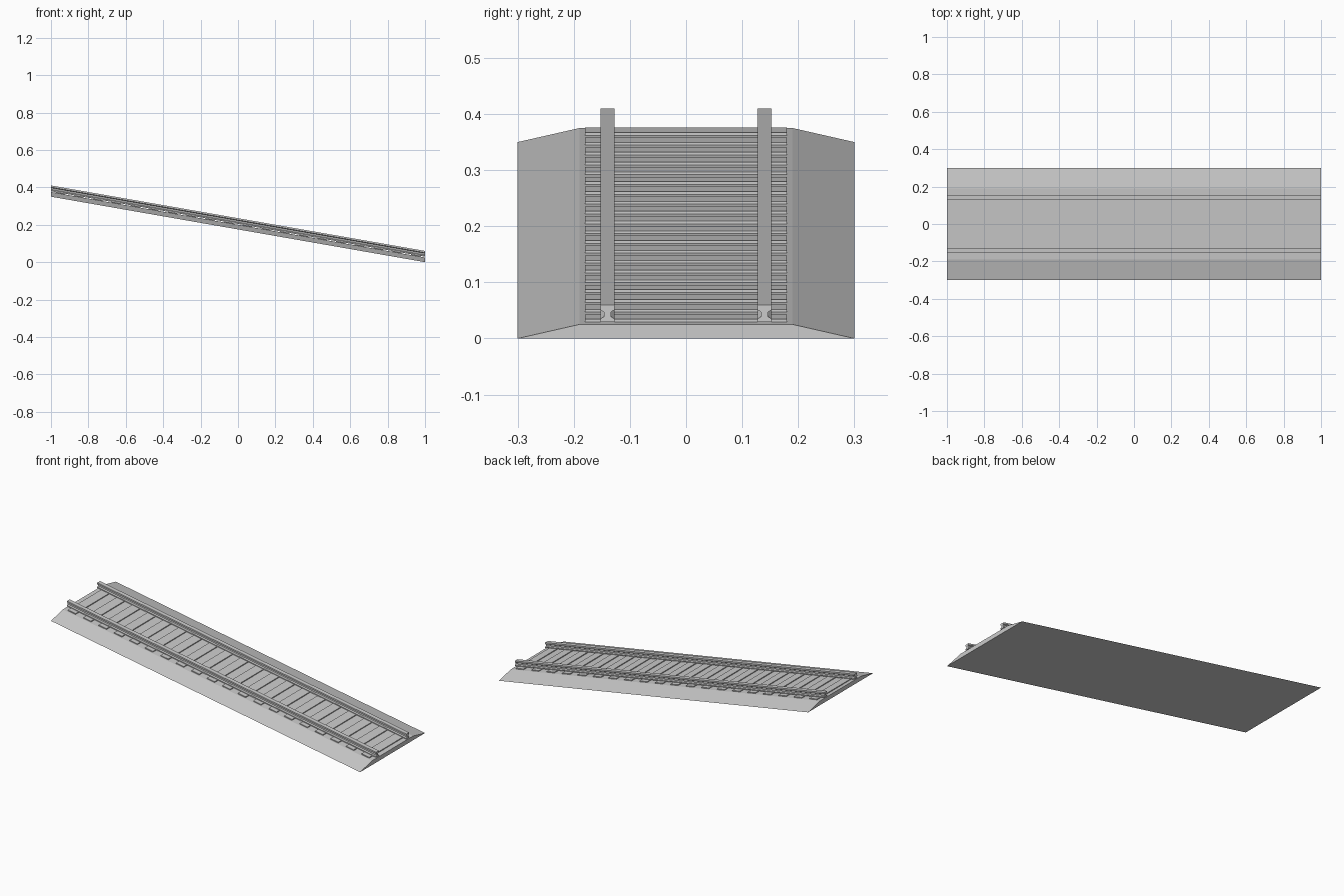
import bpy

if "Cube" in bpy.data.objects:
    bpy.data.objects.remove(bpy.data.objects["Cube"])

SLOPE = -0.175          # rise per unit of x
MID = 0.175             # height of the underside at x = 0


def extrude_along_track(name, profile, x0, x1):
    """Sweep a closed (y, z) profile along the slope, keeping the ends vertical."""
    n = len(profile)
    verts = [(x, y, z + MID + SLOPE * x) for x in (x0, x1) for y, z in profile]
    faces = [(i, (i + 1) % n, n + (i + 1) % n, n + i) for i in range(n)]
    faces += [tuple(reversed(range(n))), tuple(range(n, 2 * n))]
    mesh = bpy.data.meshes.new(name)
    mesh.from_pydata(verts, [], faces)
    mesh.update()
    obj = bpy.data.objects.new(name, mesh)
    bpy.context.collection.objects.link(obj)
    return obj


# Gravel bed with sloping shoulders
extrude_along_track("ballast_bed",
                    [(-0.30, 0), (0.30, 0), (0.19, 0.025), (-0.19, 0.025)], -1, 1)

# Sleepers, partly sunk into the bed
for i in range(20):
    x = -0.95 + 0.1 * i
    extrude_along_track(f"sleeper_{i + 1:02d}",
                        [(-0.18, 0.015), (0.18, 0.015), (0.18, 0.03), (-0.18, 0.03)],
                        x - 0.025, x + 0.025)

# Two I-section rails
half = [(0.0125, 0.029), (0.0125, 0.035), (0.006, 0.039),
        (0.006, 0.047), (0.0125, 0.051), (0.0125, 0.060)]
for name, side in (("rail_front", -1), ("rail_back", 1)):
    section = half + [(-y, z) for y, z in reversed(half)]
    extrude_along_track(name, [(y + side * 0.14, z) for y, z in section], -1, 1)
